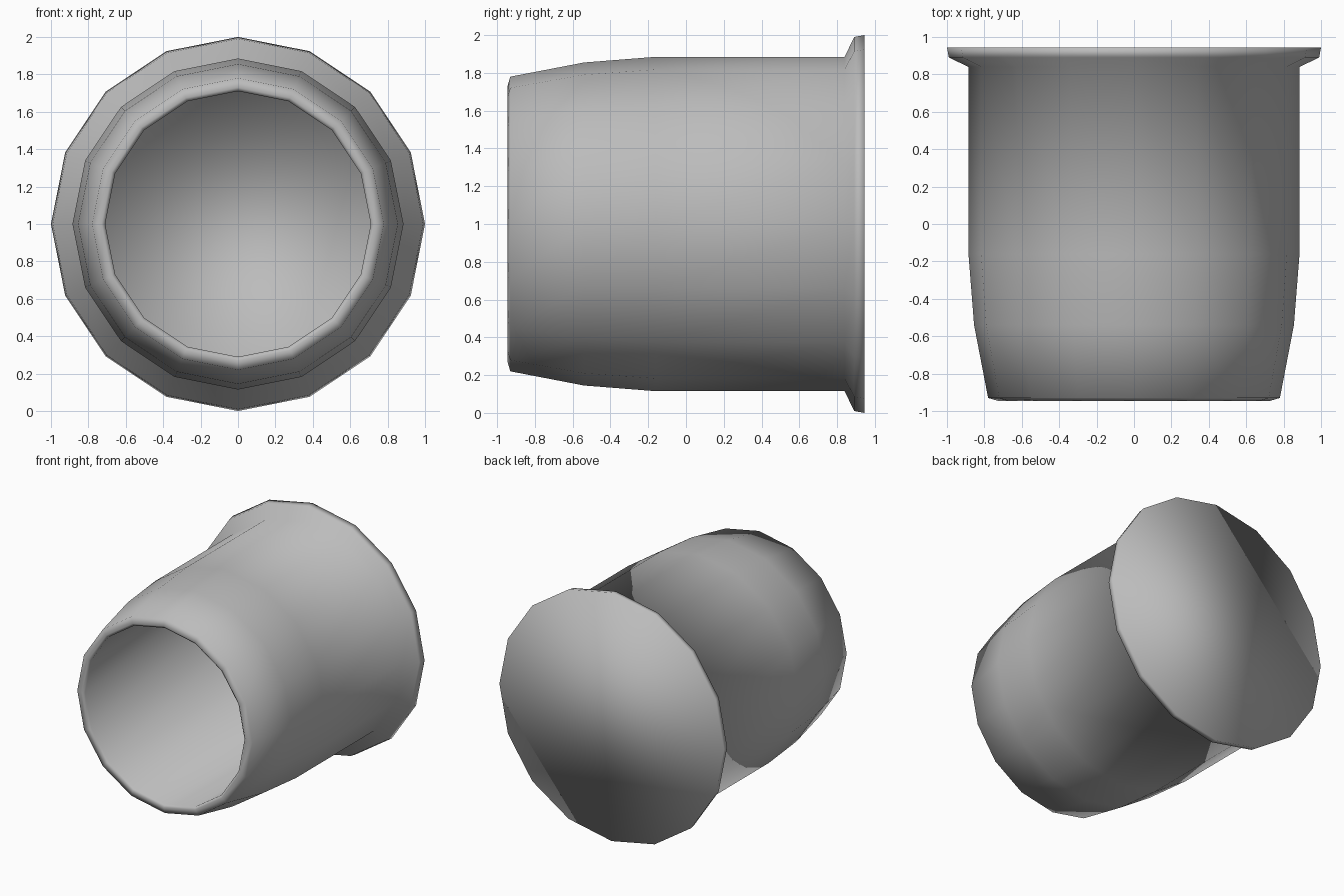
import bpy, bmesh, math

if "Cube" in bpy.data.objects:
    bpy.data.objects.remove(bpy.data.objects["Cube"])

SIDES = 16

# (radius, y) profile: flange rim, sleeve, tapered nose, rounded lip, bore
PROFILE = [
    (1.00, 0.945), (0.99, 0.89), (0.885, 0.84),
    (0.885, -0.16), (0.855, -0.54), (0.78, -0.93),
    (0.73, -0.945), (0.71, -0.93),
    (0.71, 0.84),
]

grey = bpy.data.materials.new("plain grey")
grey.diffuse_color = (0.5, 0.5, 0.5, 1)
grey.use_nodes = True
grey.node_tree.nodes["Principled BSDF"].inputs["Base Color"].default_value = grey.diffuse_color


def lathe(name, profile, mat):
    """Revolve a profile about the y axis at z = 1 and cap both ends."""
    bm = bmesh.new()
    rings = []
    for r, y in profile:
        ring = []
        for i in range(SIDES):
            a = 2 * math.pi * i / SIDES
            ring.append(bm.verts.new((r * math.sin(a), y, 1 + r * math.cos(a))))
        rings.append(ring)
    for a, b in zip(rings, rings[1:]):
        for i in range(SIDES):
            j = (i + 1) % SIDES
            bm.faces.new((a[i], a[j], b[j], b[i]))
    # back cap and bore floor
    bm.faces.new(rings[0])
    bm.faces.new(rings[-1])
    bmesh.ops.recalc_face_normals(bm, faces=bm.faces)
    for f in bm.faces:
        f.smooth = True
    me = bpy.data.meshes.new(name)
    bm.to_mesh(me)
    bm.free()
    me.materials.append(mat)
    ob = bpy.data.objects.new(name, me)
    bpy.context.collection.objects.link(ob)
    return ob


lathe("flanged_sleeve", PROFILE, grey)
